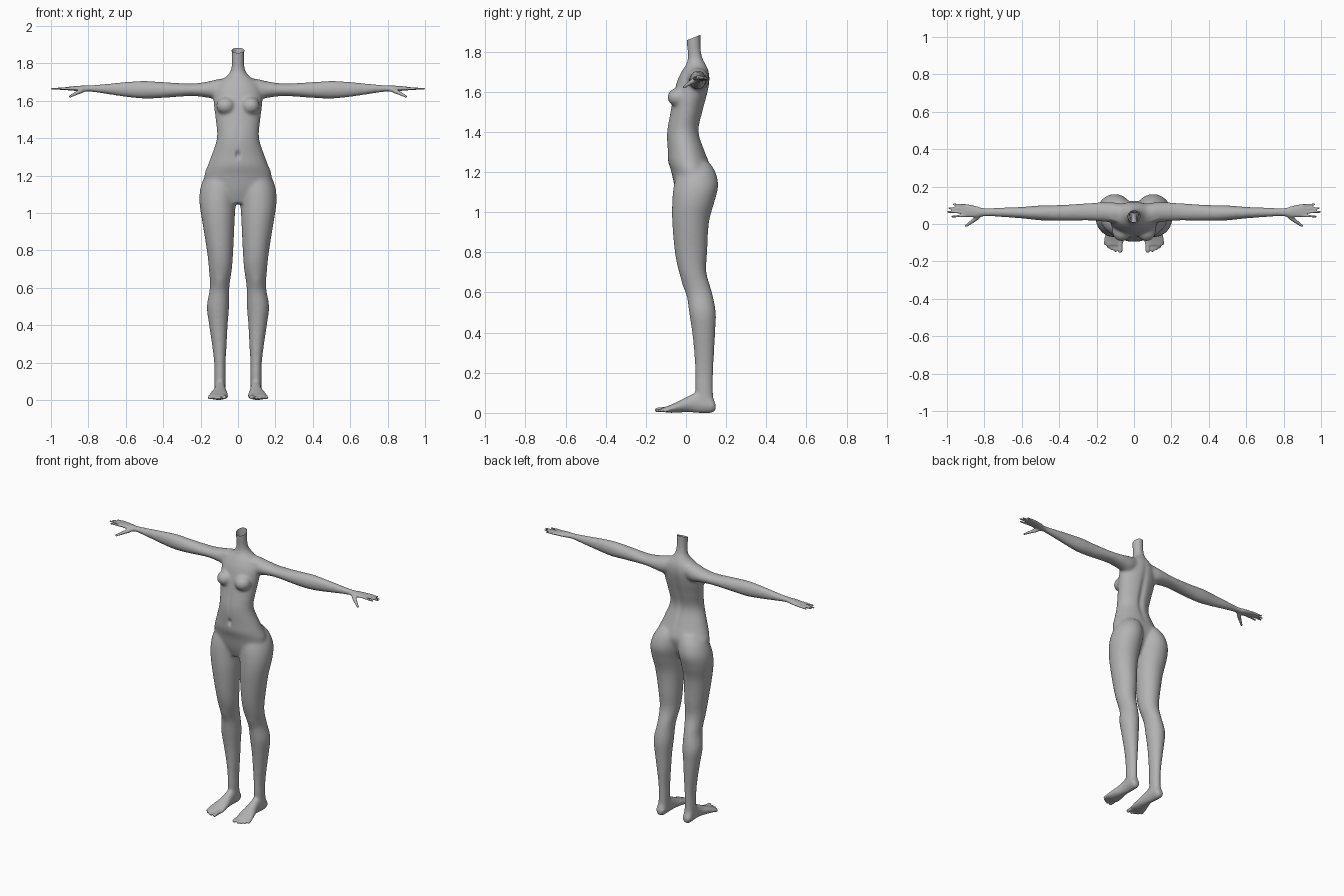
import bpy
import bmesh
from math import sin, cos, pi, exp
from mathutils import Vector

if "Cube" in bpy.data.objects:
    bpy.data.objects.remove(bpy.data.objects["Cube"], do_unlink=True)

SEGMENTS = 32
STEPS = 5
BOTH = (1, -1)
bm = bmesh.new()


def smooth_sections(sections):
    """Pass a flowing curve through hand-placed cross-sections."""
    rows = [Vector(s) for s in sections]
    padded = [rows[0]] + rows + [rows[-1]]
    result = []
    for a, b, c, d in zip(padded, padded[1:], padded[2:], padded[3:]):
        for i in range(STEPS):
            t = i / STEPS
            result.append(b + (c - a) * (t / 2)
                          + (a * 2 - b * 5 + c * 4 - d) * (t * t / 2)
                          + (b * 3 - a - c * 3 + d) * (t ** 3 / 2))
    return result + [rows[-1]]


def loft(sections, place, sides=BOTH):
    """Skin ellipses given as (station, low_a, high_a, low_b, high_b)."""
    for side in sides:
        rings = []
        for station, a0, a1, b0, b1 in smooth_sections(sections):
            ring = []
            for i in range(SEGMENTS):
                angle = 2 * pi * i / SEGMENTS
                a = (a0 + a1) / 2 + (a1 - a0) / 2 * cos(angle)
                b = (b0 + b1) / 2 + (b1 - b0) / 2 * sin(angle)
                x, y, z = place(station, a, b)
                ring.append(bm.verts.new((x * side, y, z)))
            rings.append(ring)
        faces = [bm.faces.new(rings[0]), bm.faces.new(rings[-1])]
        for low, high in zip(rings, rings[1:]):
            for i in range(SEGMENTS):
                j = (i + 1) % SEGMENTS
                faces.append(bm.faces.new((low[i], low[j], high[j], high[i])))
        bmesh.ops.recalc_face_normals(bm, faces=faces)


def ball(centre, radius, stretch=(1, 1, 1)):
    for side in BOTH:
        made = bmesh.ops.create_icosphere(bm, subdivisions=2, radius=radius)
        for v in made["verts"]:
            v.co = Vector(p * s for p, s in zip(v.co, stretch)) + Vector(centre)
            v.co.x *= side
        if side < 0:
            faces = {f for v in made["verts"] for f in v.link_faces}
            bmesh.ops.reverse_faces(bm, faces=list(faces))


def digit(start, end, thick, thin, beads=14):
    """Tapered finger or toe made of overlapping balls."""
    for i in range(beads):
        t = i / (beads - 1)
        ball(Vector(start).lerp(Vector(end), t), thick + (thin - thick) * t)


def upright(s, a, b):
    return a, b, s


def sideways(s, a, b):
    return s, a, b


def lengthwise(s, a, b):
    return a, s, b


# Torso and neck
torso = [(z, -w, w, front, back) for z, w, front, back in (
    (1.05, .07, -.03, .06), (1.12, .16, -.055, .1), (1.2, .18, -.073, .125),
    (1.25, .164, -.089, .115), (1.3, .145, -.092, .096),
    (1.4, .113, -.096, .066), (1.5, .12, -.078, .085),
    (1.58, .13, -.062, .106), (1.65, .127, -.045, .119),
    (1.7, .1, -.022, .115), (1.735, .057, 0, .1), (1.77, .037, .009, .082),
    (1.83, .034, .004, .073), (1.93, .039, -.005, .074))]
loft(torso, upright, sides=(1,))

# Bust and collarbones
ball((.066, -.042, 1.572), .053, (1, 1, .92))
digit((.02, -.002, 1.7), (.13, .03, 1.695), .012, .01)

# Legs
loft([(.04, .068, .127, .06, .138), (.12, .066, .127, .046, .135),
      (.2, .066, .128, .045, .136), (.3, .06, .14, .04, .141),
      (.4, .055, .155, .03, .146), (.5, .047, .167, .015, .149),
      (.6, .046, .151, 0, .13), (.7, .032, .156, -.035, .102),
      (.8, .025, .167, -.056, .106), (.95, .018, .191, -.069, .115),
      (1.05, .012, .206, -.069, .142), (1.13, .004, .202, -.061, .161),
      (1.2, .006, .175, -.04, .147), (1.25, .02, .13, 0, .115)], upright)

# Feet
loft([(.147, .08, .115, .015, .05), (.125, .068, .128, 0, .085),
      (.06, .066, .126, 0, .105), (.02, .062, .13, .003, .088),
      (-.03, .056, .145, .002, .062), (-.08, .053, .158, 0, .038),
      (-.115, .062, .152, .005, .026)], lengthwise)

# Toes
for x, tip, radius in ((.073, -.143, .014), (.099, -.142, .01),
                       (.118, -.134, .01), (.136, -.122, .01),
                       (.153, -.106, .01)):
    digit((x * .92 + .008, -.075, .02), (x, tip, radius), radius, radius * .9)

# Arms and palms
loft([(.03, .03, .1, 1.64, 1.72), (.1, .008, .115, 1.605, 1.717),
      (.16, .012, .117, 1.615, 1.703), (.25, .018, .112, 1.624, 1.692),
      (.4, .016, .102, 1.614, 1.7), (.5, .019, .1, 1.61, 1.706),
      (.6, .029, .092, 1.619, 1.701), (.7, .036, .089, 1.634, 1.691),
      (.79, .04, .086, 1.647, 1.683), (.84, .036, .095, 1.65, 1.68),
      (.88, .036, .105, 1.653, 1.677), (.915, .04, .106, 1.656, 1.673)],
     sideways)

# Fingers
for base, reach, spread in ((.046, .972, .039), (.064, .995, .064),
                            (.081, .988, .085), (.098, .964, .105)):
    digit((.9, base, 1.665), (reach, spread, 1.663), .009, .0065, 18)

# Thumbs
digit((.82, .05, 1.66), (.862, .016, 1.641), .016, .011)
digit((.862, .016, 1.641), (.898, -.01, 1.622), .011, .0075)

# Fuse the parts into one skin
rough = bpy.data.meshes.new("rough_body")
bm.to_mesh(rough)
bm.free()
body = bpy.data.objects.new("body", rough)
bpy.context.collection.objects.link(body)
remesh = body.modifiers.new("fuse", "REMESH")
remesh.mode = "VOXEL"
remesh.voxel_size = .0048
depsgraph = bpy.context.evaluated_depsgraph_get()
skin = bpy.data.meshes.new_from_object(body.evaluated_get(depsgraph))
body.modifiers.clear()

# Relax the skin, sparing fingers and toes
bm = bmesh.new()
bm.from_mesh(skin)
broad = [v for v in bm.verts if abs(v.co.x) < .83 and v.co.z > .045]
for step in range(28):
    bmesh.ops.smooth_vert(bm, verts=broad, factor=.5, use_axis_x=True,
                          use_axis_y=True, use_axis_z=True)
for step in range(3):
    bmesh.ops.smooth_vert(bm, verts=bm.verts, factor=.5, use_axis_x=True,
                          use_axis_y=True, use_axis_z=True)


def bump(value, centre, width):
    return exp(-((value - centre) / width) ** 2)


# Navel, belly line, spine groove and kneecaps
for v in bm.verts:
    x, y, z = v.co
    if abs(x) < .2 and y < 0:
        v.co.y += .014 * bump(x, 0, .012) * bump(z, 1.31, .02)
        v.co.y += .004 * bump(x, 0, .015) * bump(z, 1.42, .08)
    elif abs(x) < .2 and y > .04:
        v.co.y -= .01 * bump(x, 0, .02) * bump(z, 1.47, .17)
    if y < .03:
        v.co.y -= .006 * bump(abs(x), .098, .03) * bump(z, .63, .04)

# Slanted open cut at the top of the neck
bmesh.ops.bisect_plane(bm, geom=bm.verts[:] + bm.edges[:] + bm.faces[:],
                       plane_co=(0, .035, 1.868), plane_no=(0, -.4, 1),
                       clear_outer=True)
# Stand the soles on the ground
lowest = min(v.co.z for v in bm.verts)
bmesh.ops.translate(bm, verts=bm.verts, vec=(0, 0, -lowest))
for f in bm.faces:
    f.smooth = True
bm.to_mesh(skin)
bm.free()
body.data = skin
bpy.data.meshes.remove(rough)

# Single plain grey
grey = bpy.data.materials.new("plain_grey")
grey.use_nodes = True
grey.diffuse_color = (.45, .45, .45, 1)
grey.node_tree.nodes["Principled BSDF"].inputs["Base Color"].default_value = grey.diffuse_color
skin.materials.clear()
skin.materials.append(grey)
